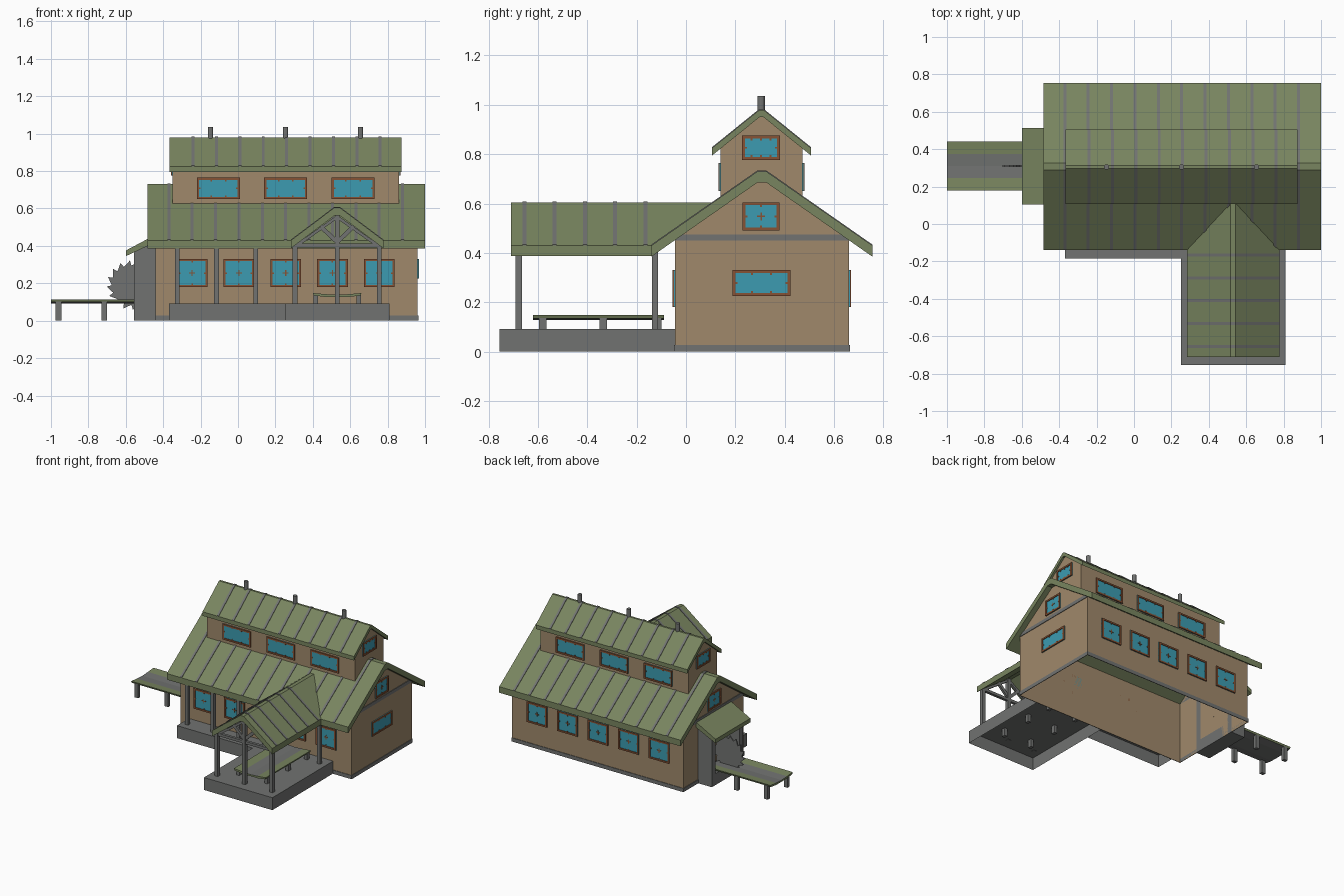
import bpy, bmesh, math
from mathutils import Vector

if "Cube" in bpy.data.objects:
    bpy.data.objects.remove(bpy.data.objects["Cube"])

def material(name, rgb):
    m = bpy.data.materials.new(name)
    m.diffuse_color = (*rgb, 1)
    m.use_nodes = True
    m.node_tree.nodes["Principled BSDF"].inputs["Base Color"].default_value = m.diffuse_color
    return m

GREEN, GRAY, TAN, TEAL, BROWN = range(5)
MATS = [material("roof green", (0.19, 0.235, 0.115)), material("stone gray", (0.165, 0.17, 0.165)),
        material("wall tan", (0.35, 0.25, 0.147)), material("window teal", (0.045, 0.33, 0.44)),
        material("frame brown", (0.24, 0.085, 0.035))]

class Part:
    """Collects boxes and prisms into one object."""
    def __init__(self, name):
        self.name, self.bm = name, bmesh.new()

    def prism(self, pts, axis, a, b, mat=GRAY, end=None):
        def at(p, t):
            return {'x': (t, p[0], p[1]), 'y': (p[0], t, p[1]), 'z': (p[0], p[1], t)}[axis]
        A = [self.bm.verts.new(at(p, a)) for p in pts]
        B = [self.bm.verts.new(at(p, end(p) if end else b)) for p in pts]
        n = len(pts)
        fs = [self.bm.faces.new(A), self.bm.faces.new(B[::-1])]
        fs += [self.bm.faces.new((A[i], B[i], B[(i + 1) % n], A[(i + 1) % n])) for i in range(n)]
        for f in fs:
            f.material_index = mat
        return fs

    def box(self, x0, x1, y0, y1, z0, z1, mat=GRAY):
        return self.prism([(x0, y0), (x1, y0), (x1, y1), (x0, y1)], 'z', z0, z1, mat)

    def done(self):
        bmesh.ops.recalc_face_normals(self.bm, faces=self.bm.faces[:])
        me = bpy.data.meshes.new(self.name)
        self.bm.to_mesh(me)
        self.bm.free()
        for m in MATS:
            me.materials.append(m)
        ob = bpy.data.objects.new(self.name, me)
        bpy.context.collection.objects.link(ob)
        return ob

def walls(name, x0, x1, y0, y1, z0, ze, zr):
    # gabled shell, open below and under the roof
    p = Part(name)
    ym = (y0 + y1) / 2
    fs = p.prism([(y0, z0), (y1, z0), (y1, ze), (ym, zr), (y0, ze)], 'x', x0, x1, TAN)
    bmesh.ops.delete(p.bm, geom=[fs[2], fs[4], fs[5]], context='FACES_ONLY')
    # outward normals
    c = Vector(((x0 + x1) / 2, ym, (z0 + ze) / 2))
    ob = p.done()
    bm = bmesh.new()
    bm.from_mesh(ob.data)
    bm.normal_update()
    for f in bm.faces:
        if f.normal.dot(f.calc_center_median() - c) < 0:
            f.normal_flip()
    bm.to_mesh(ob.data)
    bm.free()

def gable(c, half, flat, eave, ridge, t):
    # gabled roof cross-section with a flat ridge cap and vertical thickness t
    return [(c - half, eave), (c - flat, ridge), (c + flat, ridge), (c + half, eave),
            (c + half, eave - t), (c + flat, ridge - t), (c - flat, ridge - t), (c - half, eave - t)]

def roof(name, axis, prof, a, b, seams, end=None):
    p = Part(name)
    p.prism(prof, axis, a, b, GREEN, end)
    p.done()
    p = Part(name + "_seams")
    top = prof[:4]
    band = [(u, z + 0.004) for u, z in top] + [(u, z - 0.003) for u, z in top[::-1]]
    for s in seams:
        p.prism(band, axis, s - 0.008, s + 0.008, GRAY)
    p.done()

def window(name, axis, plane, sign, c, w, z0, z1, cols=1):
    p = Part(name)
    def plate(u0, u1, za, zb, out, mat):
        lo, hi = sorted((plane, plane + sign * out))
        if axis == 'y':
            p.box(u0, u1, lo, hi, za, zb, mat)
        else:
            p.box(lo, hi, u0, u1, za, zb, mat)
    u0, u1, f, zm = c - w / 2, c + w / 2, 0.012, (z0 + z1) / 2
    plate(u0, u1, z0, z1, 0.004, TEAL)
    for a, b in ((z0, z0 + f), (z1 - f, z1)):
        plate(u0, u1, a, b, 0.009, BROWN)
    for a, b in ((u0, u0 + f), (u1 - f, u1)):
        plate(a, b, z0, z1, 0.009, BROWN)
    # small centre cross and stubs on the frame
    for i in range(cols):
        m = u0 + w * (i + 1) / (cols + 1)
        if cols == 1:
            plate(m - 0.003, m + 0.003, zm - 0.016, zm + 0.016, 0.006, BROWN)
            plate(m - 0.016, m + 0.016, zm - 0.003, zm + 0.003, 0.0065, BROWN)
        for a, b in ((z0, z0 + 0.02), (z1 - 0.02, z1)):
            plate(m - 0.004, m + 0.004, a, b, 0.007, BROWN)
    for a, b in ((u0, u0 + 0.02), (u1 - 0.02, u1)):
        plate(a, b, zm - 0.004, zm + 0.004, 0.007, BROWN)
    p.done()

# walls and roofs
walls("main_walls", -0.44, 0.96, -0.045, 0.66, 0, 0.455, 0.70)
walls("clerestory_walls", -0.35, 0.86, 0.14, 0.472, 0.6, 0.83, 0.962)
roof("main_roof", 'x', gable(0.3075, 0.4475, 0.018, 0.43, 0.73, 0.045), -0.485, 1.0,
     [-0.37 + 0.125 * i for i in range(11)])
roof("clerestory_roof", 'x', gable(0.306, 0.2, 0.008, 0.825, 0.98, 0.03), -0.365, 0.875,
     [-0.24 + 0.125 * i for i in range(9)])
roof("porch_roof", 'y', gable(0.53, 0.247, 0.014, 0.43, 0.605, 0.043), -0.71, 0,
     [-0.655 + 0.1225 * i for i in range(5)], end=lambda p: -0.14 + max(0, p[1] - 0.43) / 0.7)

# gray bands on the walls
p = Part("wall_bands")
for y in (-0.049, 0.66):
    p.box(-0.444, 0.964, y, y + 0.004, 0, 0.027)
for x in (-0.444, 0.96):
    p.box(x, x + 0.004, -0.045, 0.66, 0, 0.027)
    p.box(x, x + 0.004, -0.045, 0.66, 0.45, 0.475)
p.done()

# windows
for sign, y, yc, side in ((-1, -0.045, 0.14, "front"), (1, 0.66, 0.472, "back")):
    for i in range(5):
        window(f"{side}_window_{i}", 'y', y, sign, -0.245 + 0.25 * i, 0.165, 0.18, 0.33)
    for i in range(3):
        window(f"{side}_clerestory_window_{i}", 'y', yc, sign, -0.105 + 0.36 * i, 0.23, 0.65, 0.765, 2)
for sign, x, xc, side in ((-1, -0.44, -0.35, "left"), (1, 0.96, 0.86, "right")):
    window(f"{side}_gable_window", 'x', x, sign, 0.304, 0.15, 0.49, 0.605)
    window(f"{side}_clerestory_window", 'x', xc, sign, 0.304, 0.155, 0.777, 0.875, 3)
window("right_lower_window", 'x', 0.96, 1, 0.306, 0.235, 0.225, 0.33, 2)

# porch floor, open below
p = Part("porch_floor")
for dims in ((0.25, 0.81, -0.755, -0.045), (-0.37, 0.25, -0.185, -0.045)):
    fs = p.box(*dims, 0, 0.092)
    bmesh.ops.delete(p.bm, geom=[fs[0]], context='FACES_ONLY')
p.done()

# posts and truss
p = Part("porch_posts")
h = 0.0125
for x, y, z in [(-0.325, -0.125, 0.4), (-0.115, -0.125, 0.4), (0.095, -0.125, 0.4), (0.305, -0.125, 0.41),
                (0.755, -0.125, 0.41), (0.305, -0.678, 0.41), (0.755, -0.678, 0.41), (0.53, -0.678, 0.57)]:
    p.box(x - h, x + h, y - h, y + h, 0.09, z)
p.done()
p = Part("porch_truss")
p.box(0.295, 0.765, -0.688, -0.668, 0.392, 0.412)
for s in (-1, 1):
    p.prism([(0.53 + s * a, z) for a, z in ((0, 0.405), (0.095, 0.495), (0.083, 0.515), (0, 0.435))],
            'y', -0.686, -0.67)
    p.prism([(0.53 + s * a, z) for a, z in ((0.235, 0.398), (0, 0.565), (0, 0.545), (0.215, 0.393))],
            'y', -0.686, -0.67)
p.done()

# two identical trough tables, one on the porch and one feeding the saw
def trough(name, loc, rot):
    p = Part(name)
    fs = p.prism([(-0.13, 0.113), (-0.065, 0.107), (0, 0.103), (0.065, 0.107), (0.13, 0.113),
                  (0.125, 0.1), (0.065, 0.092), (-0.065, 0.092), (-0.125, 0.1)], 'x', -0.265, 0.265, GREEN)
    for i in (3, 4, 7, 8, 9):
        fs[i].material_index = GRAY
    for x in (-0.225, 0.02, 0.24):
        for y in (-0.115, 0.115):
            p.box(x - 0.015, x + 0.015, y - 0.012, y + 0.012, 0.0, 0.102)
    ob = p.done()
    ob.location, ob.rotation_euler = loc, (0, 0, rot)

trough("saw_table", (-0.735, 0.31, 0), 0)
trough("porch_table", (0.53, -0.355, 0.035), math.pi / 2)

# saw housing with sloped awning
p = Part("saw_housing")
for y in (0.125, 0.445):
    p.prism([(-0.44, 0), (-0.555, 0), (-0.555, 0.375), (-0.44, 0.45)], 'y', y, y + 0.045)
p.box(-0.555, -0.44, 0.17, 0.445, 0, 0.085)
p.done()
p = Part("saw_awning")
p.prism([(-0.6, 0.345), (-0.6, 0.375), (-0.44, 0.46), (-0.44, 0.42)], 'y', 0.105, 0.512, GREEN)
p.done()

# toothed saw blade
p = Part("saw_blade")
pts = []
for i in range(16):
    a = math.tau * i / 16
    pts += [(-0.57 + r * math.cos(a + d), 0.19 + r * math.sin(a + d)) for r, d in ((0.105, 0), (0.132, 0.06))]
p.prism(pts, 'y', 0.306, 0.316)
p.done()

# roof vent pipes
p = Part("vent_pipes")
for x in (-0.147, 0.254, 0.655):
    p.prism([(x + 0.0145 * math.cos(math.tau * i / 12), 0.305 + 0.0145 * math.sin(math.tau * i / 12))
             for i in range(12)], 'z', 0.95, 1.035)
p.done()
